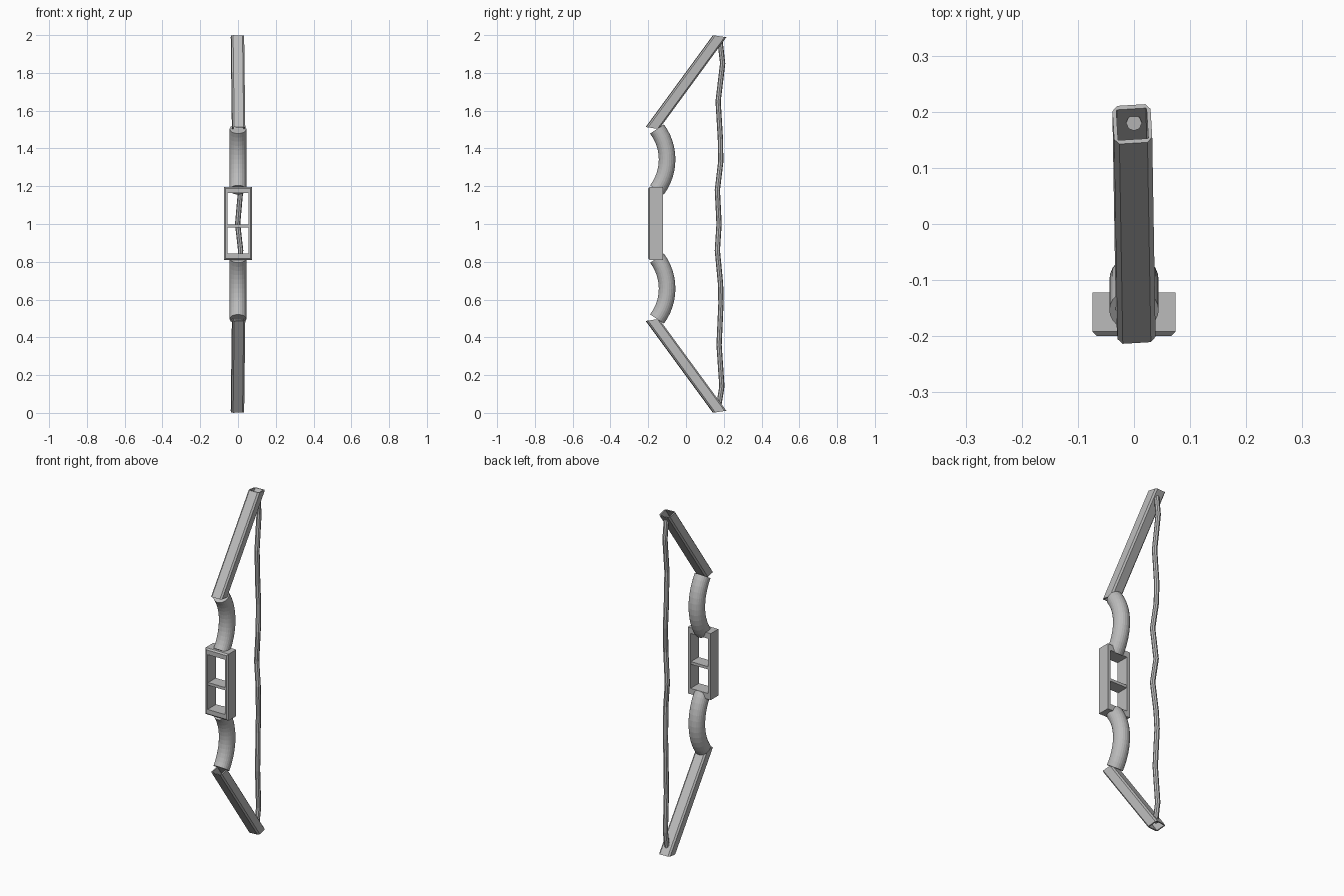
import bpy, bmesh, math
from mathutils import Vector

if "Cube" in bpy.data.objects:
    bpy.data.objects.remove(bpy.data.objects["Cube"])

grey = bpy.data.materials.new("grey")
grey.diffuse_color = (0.5, 0.5, 0.5, 1)
grey.use_nodes = True
grey.node_tree.nodes["Principled BSDF"].inputs["Base Color"].default_value = grey.diffuse_color


def finish(name, bm):
    bmesh.ops.recalc_face_normals(bm, faces=bm.faces)
    mesh = bpy.data.meshes.new(name)
    bm.to_mesh(mesh)
    bm.free()
    mesh.materials.append(grey)
    ob = bpy.data.objects.new(name, mesh)
    bpy.context.collection.objects.link(ob)
    return ob


def bridge(bm, a, b):
    for i in range(len(a)):
        j = (i + 1) % len(a)
        bm.faces.new((a[i], a[j], b[j], b[i]))


def tube(name, path, radius, sides):
    """Round tube along a path that runs mostly upward."""
    bm = bmesh.new()
    rings = []
    for k, p in enumerate(path):
        t = (path[min(k + 1, len(path) - 1)] - path[max(k - 1, 0)]).normalized()
        u = Vector((1, 0, 0))
        u = (u - t * u.dot(t)).normalized()
        v = t.cross(u)
        rings.append([bm.verts.new(p + radius * (math.cos(a) * u + math.sin(a) * v))
                      for a in (2 * math.pi * i / sides for i in range(sides))])
    for a, b in zip(rings, rings[1:]):
        bridge(bm, a, b)
    bm.faces.new(rings[0])
    bm.faces.new(rings[-1])
    return finish(name, bm)


def square_ring(bm, centre, half, cut, twist, slope, flip):
    """Chamfered square outline, slightly twisted, lying on a tilted end plane."""
    h, c = half, half - cut
    out = []
    for x, y in ((c, -h), (h, -c), (h, c), (c, h), (-c, h), (-h, c), (-h, -c), (-c, -h)):
        x, y = x - y * twist, y + x * twist
        z = centre[2] + slope * y
        out.append(bm.verts.new((centre[0] + x, centre[1] + y, 1 + flip * (z - 1))))
    return out


def limb(name, flip):
    """Hollow square limb, open at both ends."""
    bm = bmesh.new()
    low, high = (0.003, -0.178, 1.508), (-0.003, 0.178, 1.994)
    ol, oh = (square_ring(bm, c, 0.034, 0.009, 0.06, -0.15, flip) for c in (low, high))
    il, ih = (square_ring(bm, c, 0.027, 0.001, 0.06, -0.15, flip) for c in (low, high))
    bridge(bm, ol, oh)
    bridge(bm, il, ih)
    bridge(bm, ol, il)
    bridge(bm, oh, ih)
    return finish(name, bm)


def curved_arm(name, flip):
    """Thick round arm, bowed backward."""
    R, half = 0.27, 0.64
    path = []
    for i in range(13):
        a = -half + 2 * half * i / 12
        path.append(Vector((0, -0.1 - R + R * math.cos(a), 1 + flip * (0.342 + R * math.sin(a)))))
    return tube(name, path, 0.044, 24)


for label, flip in (("upper", 1), ("lower", -1)):
    limb(label + "_limb", flip)
    curved_arm(label + "_curved_arm", flip)

# Grip: rectangular frame with chamfered front rim
bm = bmesh.new()


def rect(hx, hz, y):
    return [bm.verts.new((x, y, 1.003 + z)) for x, z in ((-hx, -hz), (hx, -hz), (hx, hz), (-hx, hz))]


loops = [rect(0.074, 0.194, -0.122), rect(0.074, 0.194, -0.192), rect(0.066, 0.186, -0.2),
         rect(0.056, 0.160, -0.2), rect(0.056, 0.160, -0.122)]
for i in range(5):
    bridge(bm, loops[i], loops[(i + 1) % 5])
finish("grip_frame", bm)

# Thin shelf across the middle of the grip
bm = bmesh.new()
bmesh.ops.create_cube(bm, size=1)
for v in bm.verts:
    v.co = Vector((v.co.x * 0.116, v.co.y * 0.07 - 0.16, v.co.z * 0.016 + 0.99))
finish("grip_shelf", bm)

# Wavy bowstring
points = [(0, .172, .03), (0, .19, .14), (.004, .175, .36), (0, .185, .58), (.004, .183, .68),
          (.014, .166, .86), (-.002, .175, 1.0), (.014, .166, 1.18), (.004, .184, 1.33),
          (0, .182, 1.45), (.004, .17, 1.65), (0, .194, 1.85), (0, .18, 1.97)]
tube("bowstring", [Vector(p) for p in points], 0.014, 8)
